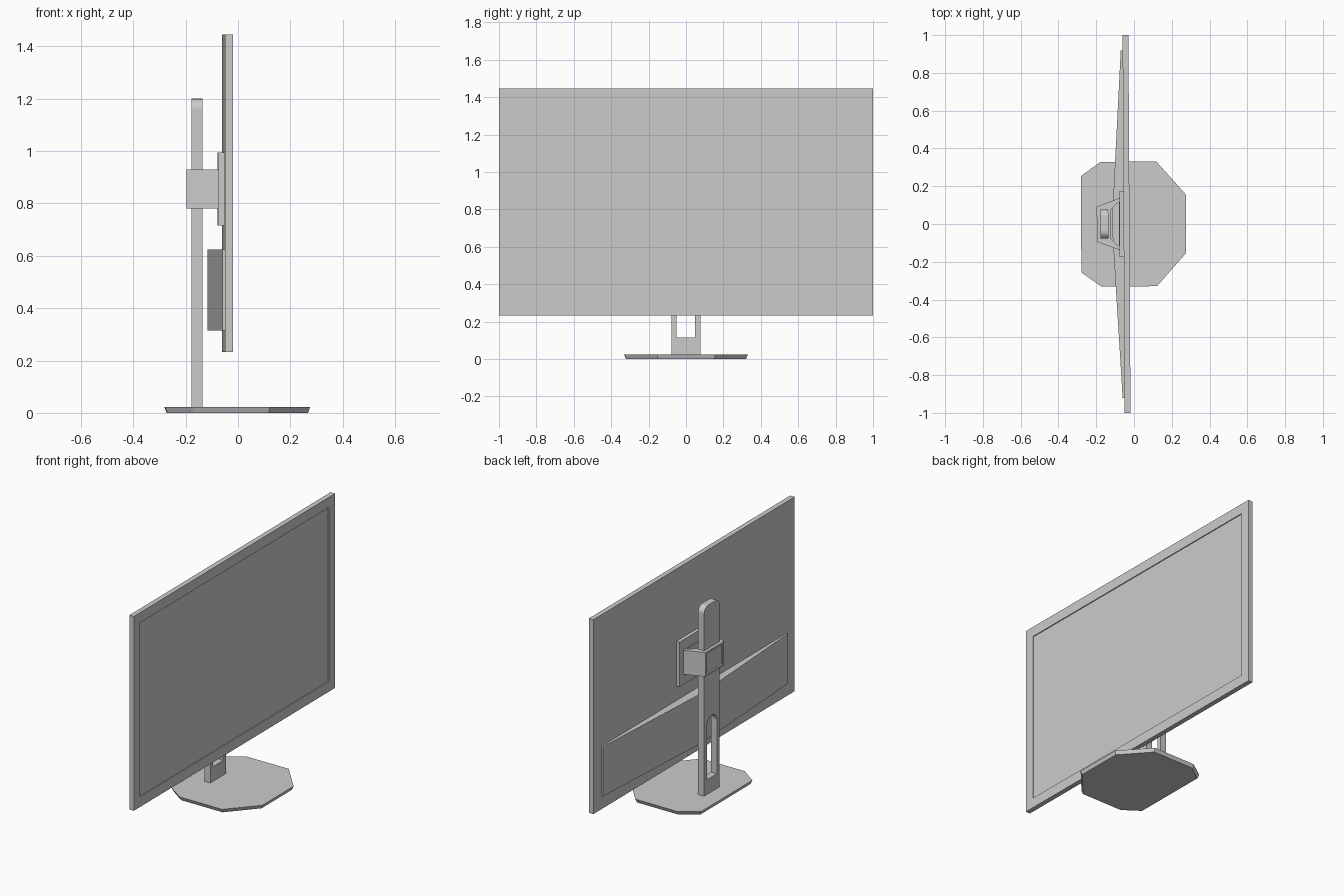
import bpy, bmesh, math
from mathutils import Matrix, Vector

if "Cube" in bpy.data.objects:
    bpy.data.objects.remove(bpy.data.objects["Cube"])

grey = bpy.data.materials.new("light grey")
grey.diffuse_color = (0.6, 0.6, 0.6, 1)
grey.use_nodes = True
grey.node_tree.nodes["Principled BSDF"].inputs["Base Color"].default_value = grey.diffuse_color

TURN = Matrix.Rotation(0.0055, 4, 'Z')          # whole model is turned very slightly
UP = Matrix.Identity(4)                         # profile in xy, thick along z
SIDE = Matrix(((0, 0, 1, 0), (1, 0, 0, 0), (0, 1, 0, 0), (0, 0, 0, 1)))  # profile in yz, thick along x


def extruded(loops, lo, hi, frame=UP):
    """Fill closed outlines (later ones are holes) and extrude from lo to hi."""
    cu = bpy.data.curves.new("outline", 'CURVE')
    cu.dimensions, cu.fill_mode, cu.extrude = '2D', 'BOTH', (hi - lo) / 2
    for loop in loops:
        sp = cu.splines.new('POLY')
        sp.points.add(len(loop) - 1)
        for p, (u, v) in zip(sp.points, loop):
            p.co = (u, v, 0, 1)
        sp.use_cyclic_u = True
    tmp = bpy.data.objects.new("outline", cu)
    bpy.context.scene.collection.objects.link(tmp)
    me = bpy.data.meshes.new_from_object(tmp.evaluated_get(bpy.context.evaluated_depsgraph_get()))
    bpy.data.objects.remove(tmp)
    bm = bmesh.new()
    bm.from_mesh(me)
    bpy.data.meshes.remove(me)
    bpy.data.curves.remove(cu)
    bmesh.ops.remove_doubles(bm, verts=bm.verts, dist=1e-5)
    bm.transform(frame @ Matrix.Translation((0, 0, (lo + hi) / 2)))
    bmesh.ops.recalc_face_normals(bm, faces=bm.faces)
    return bm


def box(x, y, z):
    bm = bmesh.new()
    bmesh.ops.create_cube(bm, size=1)
    for v in bm.verts:
        v.co = [r[0] if c < 0 else r[1] for c, r in zip(v.co, (x, y, z))]
    return bm


def recess(bm, face, border, depth):
    """Inset a face and push it in with straight walls; returns the floor face."""
    n = face.normal.copy()
    bmesh.ops.inset_individual(bm, faces=[face], thickness=border)
    new = bmesh.ops.extrude_discrete_faces(bm, faces=[face])['faces'][0]
    bmesh.ops.translate(bm, verts=new.verts, vec=-n * depth)
    return new


def finish(name, bm):
    bm.transform(TURN)
    me = bpy.data.meshes.new(name)
    bm.to_mesh(me)
    bm.free()
    me.materials.clear()
    me.materials.append(grey)
    for p in me.polygons:
        p.material_index = 0
        p.use_smooth = False
    ob = bpy.data.objects.new(name, me)
    bpy.context.scene.collection.objects.link(ob)


def arc(cx, cy, r, a0, a1, n):
    return [(cx + r * math.cos(math.radians(a0 + (a1 - a0) * i / n)),
             cy + r * math.sin(math.radians(a0 + (a1 - a0) * i / n))) for i in range(n + 1)]


def mirrored(half):
    """Close a profile given its +y half."""
    return half + [(x, -y) for x, y in reversed(half)]


# display panel with a shallow recessed screen, deeper border at the bottom
bm = box((-0.055, -0.024), (-1, 1), (0.233, 1.445))
bm.normal_update()
front = max(bm.faces, key=lambda f: f.normal.x)
recess(bm, front, 0.09, 0.006)
for v in bm.verts:
    if 0.3 < v.co.z < 0.4:
        v.co.z += 0.03
finish("display_panel", bm)

# wedge shaped housing on the lower back, with a ridge in the middle
finish("rear_housing", extruded([mirrored([(-0.117, 0), (-0.065, 0.92), (-0.05, 0.92)])[1:]],
                                0.315, 0.625))

# mounting plate
finish("mount_plate", box((-0.077, -0.05), (-0.175, 0.175), (0.715, 0.995)))

# hollow bracket clasping the column, recessed on its back
bm = extruded([mirrored([(-0.197, 0.093), (-0.076, 0.138)]),
               mirrored([(-0.125, 0.075), (-0.08, 0.118)])], 0.78, 0.93)
back = min(bm.faces, key=lambda f: f.calc_center_median().x)
recess(bm, back, 0.018, 0.01)
finish("column_bracket", bm)

# column with rounded top and a cable slot
outer = [(-0.077, 0.02), (0.077, 0.02)] + arc(0.037, 1.16, 0.04, 0, 90, 5) + arc(-0.037, 1.16, 0.04, 90, 180, 5)
slot = [(-0.05, 0.115), (0.05, 0.115)] + arc(0, 0.45, 0.05, 0, 180, 10)
finish("column", extruded([outer, slot], -0.178, -0.136, SIDE))

# octagonal foot, slightly narrower underneath
bm = extruded([mirrored([(-0.28, 0.255), (-0.175, 0.33), (0.12, 0.33), (0.275, 0.155)])], 0, 0.023)
for v in bm.verts:
    if v.co.z < 0.01:
        v.co.x *= 0.97
        v.co.y *= 0.97
finish("foot", bm)
